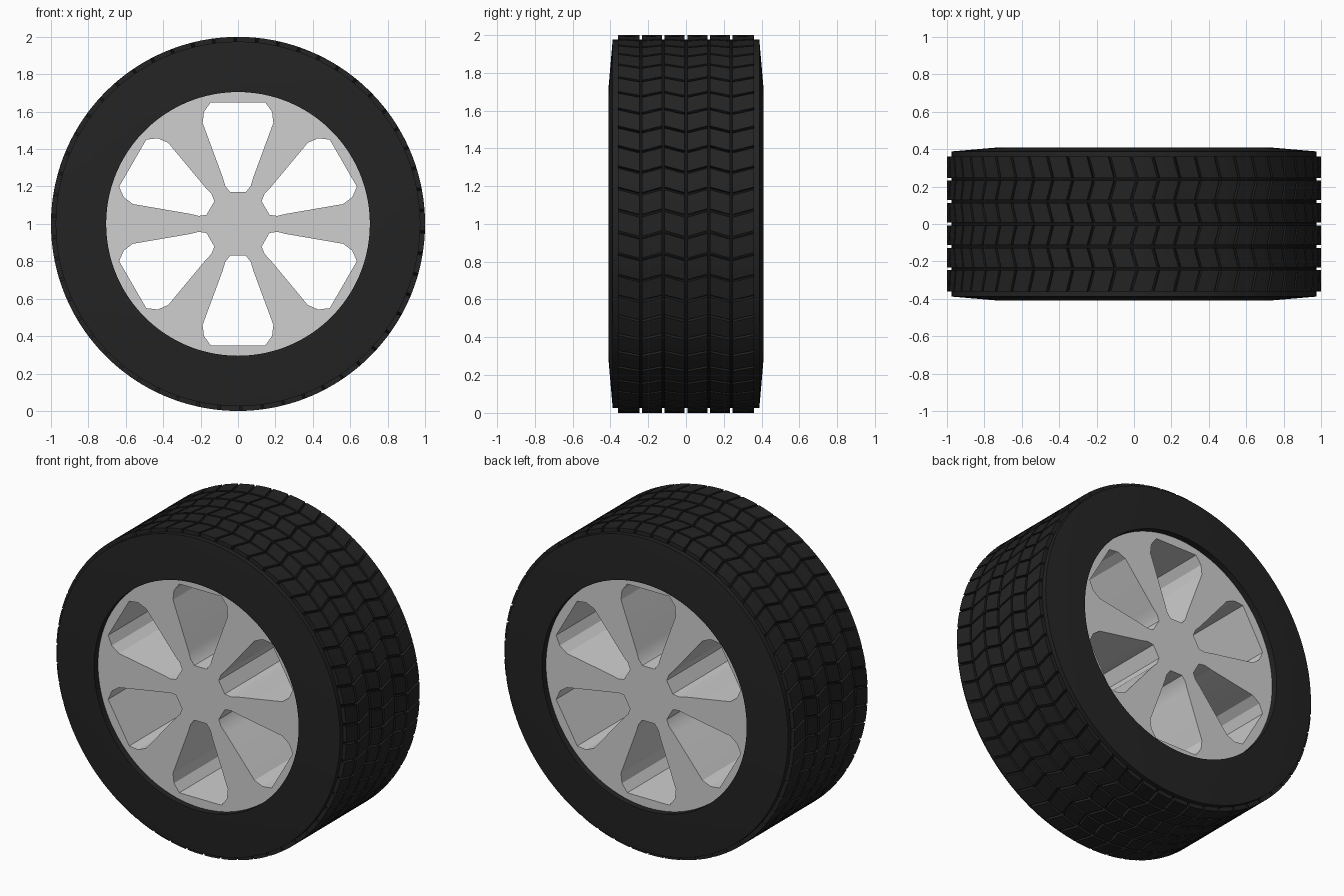
import bpy, bmesh
from math import sin, cos, pi, radians

old = bpy.data.objects.get("Cube")
if old:
    bpy.data.objects.remove(old, do_unlink=True)


def material(name, value):
    m = bpy.data.materials.new(name)
    m.use_nodes = True
    colour = (value, value, value, 1)
    m.diffuse_color = colour
    bsdf = m.node_tree.nodes["Principled BSDF"]
    bsdf.inputs["Base Color"].default_value = colour
    bsdf.inputs["Roughness"].default_value = 0.7
    return m


RUBBER = material("black rubber", 0.017)
GROOVE = material("groove black", 0.006)
ALLOY = material("light grey alloy", 0.62)


def polar(r, angle, y):
    # Point on the wheel, whose axle runs along y
    return (r * sin(angle), y, 1 + r * cos(angle))


def finish(obj, angle=30):
    bm = bmesh.new()
    bm.from_mesh(obj.data)
    bmesh.ops.remove_doubles(bm, verts=bm.verts, dist=1e-5)
    bmesh.ops.recalc_face_normals(bm, faces=bm.faces)
    bm.to_mesh(obj.data)
    bm.free()
    bpy.ops.object.select_all(action='DESELECT')
    obj.select_set(True)
    bpy.context.view_layer.objects.active = obj
    bpy.ops.object.shade_smooth_by_angle(angle=radians(angle))


def mesh_object(name, bm, materials):
    mesh = bpy.data.meshes.new(name)
    bm.to_mesh(mesh)
    bm.free()
    obj = bpy.data.objects.new(name, mesh)
    bpy.context.collection.objects.link(obj)
    for m in materials:
        mesh.materials.append(m)
    finish(obj)
    return obj


# Tyre carcass: a closed profile turned around the axle
SEGMENTS = 108
half = [(0.705, 0.41), (0.72, 0.41), (0.975, 0.388), (0.975, 0.36)]
profile = half + [(r, -y) for r, y in reversed(half)]
bm = bmesh.new()
rings = [[bm.verts.new(polar(r, 2 * pi * i / SEGMENTS, y)) for r, y in profile]
         for i in range(SEGMENTS)]
n = len(profile)
for i in range(SEGMENTS):
    a, b = rings[i], rings[(i + 1) % SEGMENTS]
    for j in range(n):
        k = (j + 1) % n
        f = bm.faces.new((a[j], a[k], b[k], b[j]))
        # The band under the tread shows as groove floor
        f.material_index = 1 if j == len(half) - 1 else 0
mesh_object("tyre_carcass", bm, [RUBBER, GROOVE])

# Tread: columns of slanted blocks forming zigzag rows
ROWS, COLUMNS, WIDTH, GAP, SLANT = 54, 6, 0.12, 0.014, 0.03
STEPS = 2
pitch = 2 * pi / ROWS
bm = bmesh.new()
for c in range(COLUMNS):
    y0 = (c - COLUMNS / 2) * WIDTH
    y1 = y0 + WIDTH
    lean = SLANT if c % 2 == 0 else -SLANT
    # Outer edges of the tread keep their full width
    y0 += GAP / 2 if c else 0
    y1 -= GAP / 2 if c < COLUMNS - 1 else 0
    for row in range(ROWS):
        sections = []
        for s in range(STEPS + 1):
            mid = row * pitch + GAP / 2 + (pitch - GAP) * s / STEPS
            lo, hi = mid - lean / 2, mid + lean / 2
            sections.append([bm.verts.new(p) for p in (
                polar(0.97, lo, y0), polar(1, lo, y0),
                polar(1, hi, y1), polar(0.97, hi, y1))])
        for a, b in zip(sections, sections[1:]):
            for j in range(4):
                k = (j + 1) % 4
                bm.faces.new((a[j], a[k], b[k], b[j]))
        bm.faces.new(sections[0])
        bm.faces.new(sections[-1])
mesh_object("tread_blocks", bm, [RUBBER])

# Alloy rim: a filled disc outline with six windows, extruded along the axle
side = [(0.145, 0.65), (0.182, 0.6), (0.189, 0.54), (0.082, 0.25),
        (0.068, 0.203), (0.042, 0.17)]
window = side + [(-x, z) for x, z in reversed(side)]
outlines = [[(0.706 * sin(2 * pi * i / SEGMENTS), 0.706 * cos(2 * pi * i / SEGMENTS))
             for i in range(SEGMENTS)]]
for w in range(6):
    s, c = sin(w * pi / 3), cos(w * pi / 3)
    outlines.append([(x * c + z * s, z * c - x * s) for x, z in window])

curve = bpy.data.curves.new("rim_outline", 'CURVE')
curve.dimensions = '2D'
curve.fill_mode = 'BOTH'
curve.extrude = 0.37
for points in outlines:
    spline = curve.splines.new('POLY')
    spline.points.add(len(points) - 1)
    for p, (x, z) in zip(spline.points, points):
        p.co = (x, z, 0, 1)
    spline.use_cyclic_u = True
curve.materials.append(ALLOY)
rim = bpy.data.objects.new("alloy_rim", curve)
bpy.context.collection.objects.link(rim)
rim.rotation_euler.x = pi / 2
rim.location.z = 1
bpy.ops.object.select_all(action='DESELECT')
rim.select_set(True)
bpy.context.view_layer.objects.active = rim
bpy.ops.object.convert(target='MESH')
finish(bpy.context.view_layer.objects.active, 25)
